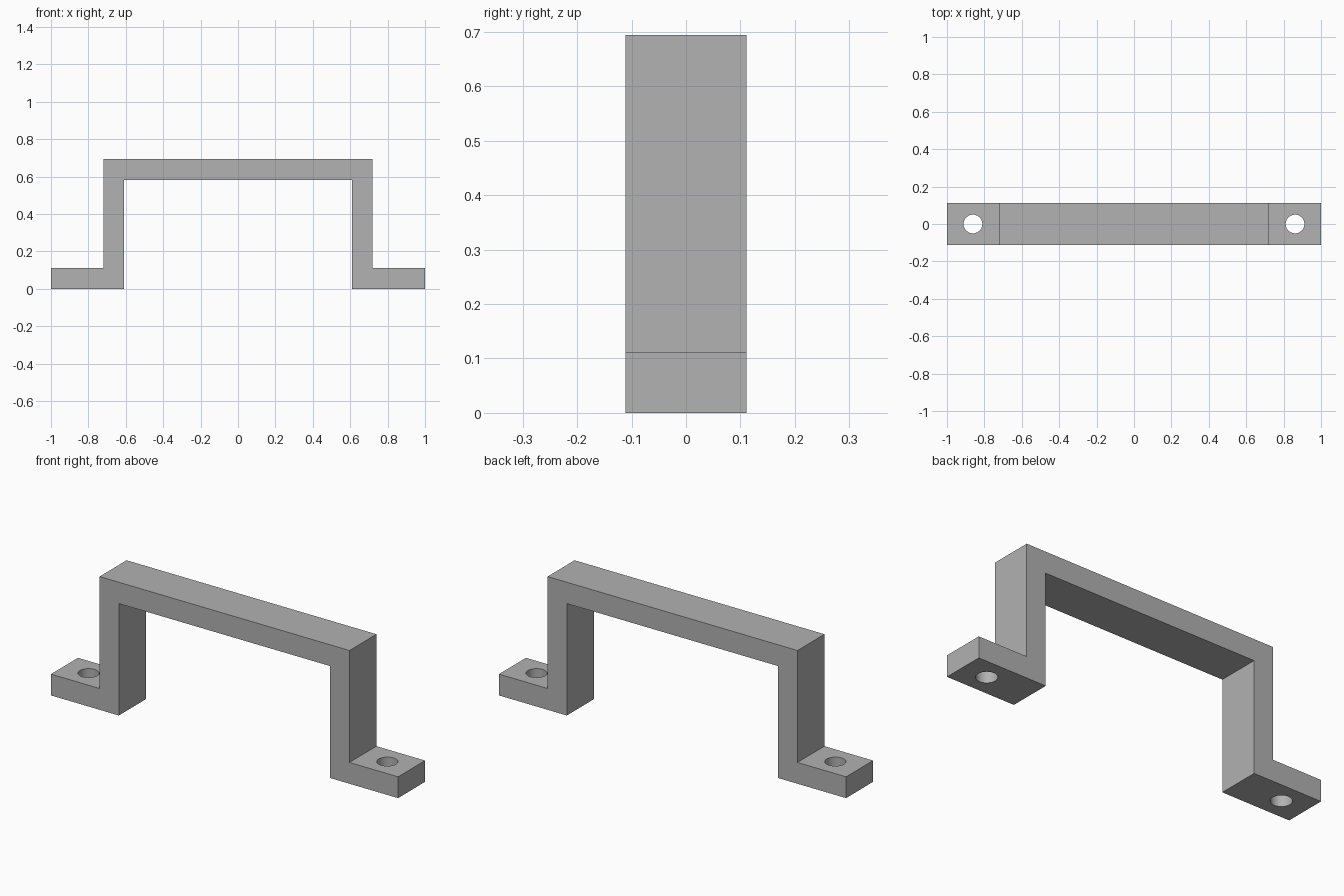
import bpy
import bmesh

cube = bpy.data.objects.get("Cube")
if cube:
    bpy.data.objects.remove(cube, do_unlink=True)

DEPTH = 0.222         # front to back
THICK = 0.111         # bar thickness
HEIGHT = 0.694
LEG_OUT = 0.72        # outer face of each leg
HOLE_X, HOLE_R = 0.861, 0.05

grey = bpy.data.materials.new("grey")
grey.use_nodes = True
colour = (0.445, 0.445, 0.445, 1)
grey.diffuse_color = colour
grey.node_tree.nodes["Principled BSDF"].inputs["Base Color"].default_value = colour

# Handle: half profile from centre to foot, mirrored and extruded
leg_in = LEG_OUT - THICK
half = [(leg_in, HEIGHT - THICK), (leg_in, 0), (1, 0), (1, THICK),
        (LEG_OUT, THICK), (LEG_OUT, HEIGHT)]
profile = half + [(-x, z) for x, z in reversed(half)]

bm = bmesh.new()
face = bm.faces.new([bm.verts.new((x, -DEPTH / 2, z)) for x, z in profile])
extruded = bmesh.ops.extrude_face_region(bm, geom=[face])["geom"]
bmesh.ops.translate(bm, vec=(0, DEPTH, 0),
                    verts=[v for v in extruded if isinstance(v, bmesh.types.BMVert)])
bmesh.ops.recalc_face_normals(bm, faces=bm.faces)
mesh = bpy.data.meshes.new("handle")
bm.to_mesh(mesh)
bm.free()
mesh.materials.append(grey)
handle = bpy.data.objects.new("handle", mesh)
bpy.context.collection.objects.link(handle)

# Screw holes through both feet
for side in (-1, 1):
    bpy.ops.mesh.primitive_cylinder_add(vertices=48, radius=HOLE_R, depth=THICK * 3,
                                        location=(side * HOLE_X, 0, THICK / 2))
    cutter = bpy.context.object
    cutter.name = "hole_cutter"
    cutter.hide_render = True
    cutter.data.materials.append(grey)
    cut = handle.modifiers.new("screw_hole", "BOOLEAN")
    cut.operation = "DIFFERENCE"
    cut.solver = "EXACT"
    cut.object = cutter
    bpy.ops.object.select_all(action="DESELECT")
    bpy.context.view_layer.objects.active = handle
    handle.select_set(True)
    bpy.ops.object.modifier_apply(modifier=cut.name)
    bpy.data.objects.remove(cutter, do_unlink=True)

# Round hole walls, crisp edges elsewhere
bpy.ops.object.shade_smooth_by_angle()
